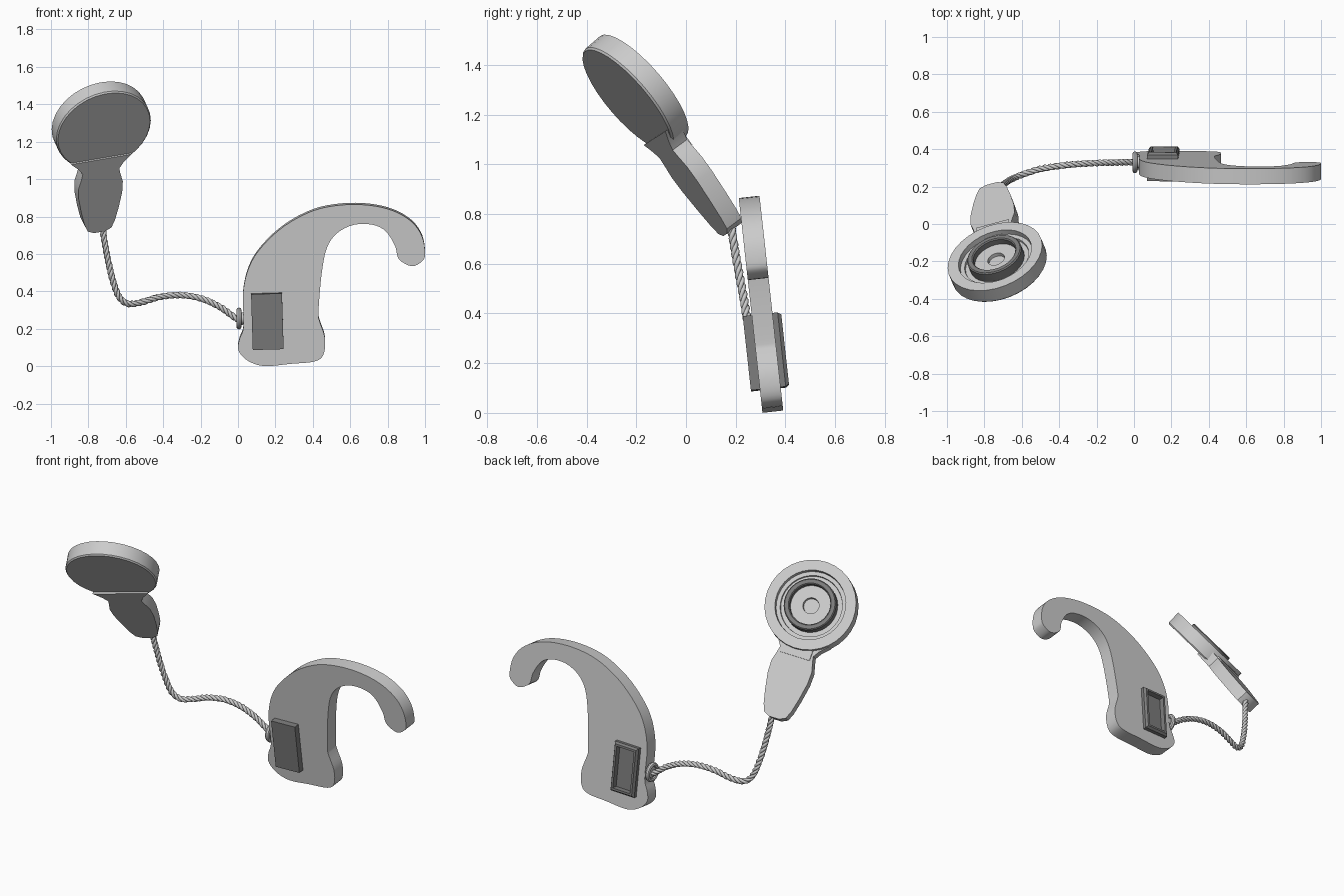
import bpy, bmesh, math
from mathutils import Vector, Matrix

if "Cube" in bpy.data.objects:
    bpy.data.objects.remove(bpy.data.objects["Cube"])

dark = bpy.data.materials.new("dark_grey")
dark.diffuse_color = (0.2, 0.2, 0.2, 1)
dark.use_nodes = True
dark.node_tree.nodes["Principled BSDF"].inputs["Base Color"].default_value = dark.diffuse_color


def smooth_path(pts, n, closed):
    """Catmull-Rom samples through the points."""
    p = [Vector(q) for q in pts]
    c = len(p)
    get = (lambda i: p[i % c]) if closed else (lambda i: p[max(0, min(c - 1, i))])
    out = []
    for i in range(c if closed else c - 1):
        a, b, d, e = get(i - 1), get(i), get(i + 1), get(i + 2)
        for k in range(n):
            t = k / n
            out.append(0.5 * (2 * b + (d - a) * t + (2 * a - 5 * b + 4 * d - e) * t * t
                              + (3 * b - a - 3 * d + e) * t ** 3))
    if not closed:
        out.append(p[-1])
    return out


def finish(bm, name, matrix, mat=None, angle=30):
    bmesh.ops.recalc_face_normals(bm, faces=bm.faces)
    me = bpy.data.meshes.new(name)
    bm.to_mesh(me)
    bm.free()
    ob = bpy.data.objects.new(name, me)
    bpy.context.collection.objects.link(ob)
    ob.matrix_world = matrix
    if mat:
        me.materials.append(mat)
    bpy.ops.object.select_all(action='DESELECT')
    ob.select_set(True)
    bpy.context.view_layer.objects.active = ob
    bpy.ops.object.shade_smooth_by_angle(angle=math.radians(angle))
    return ob


def prism(name, outline, y0, y1, matrix, mat=None):
    """Outline in local x/z, extruded along local y."""
    bm = bmesh.new()
    f = bm.faces.new([bm.verts.new((q[0], y0, q[1])) for q in outline])
    r = bmesh.ops.extrude_face_region(bm, geom=[f])
    vs = [g for g in r["geom"] if isinstance(g, bmesh.types.BMVert)]
    bmesh.ops.translate(bm, verts=vs, vec=(0, y1 - y0, 0))
    return finish(bm, name, matrix, mat)


def lathe(name, profile, matrix, segs=32, mat=None, closed=False):
    """Profile of (radius, height) turned around local y."""
    bm = bmesh.new()
    vs = [bm.verts.new((r, h, 0)) for r, h in profile]
    n = len(vs)
    es = [bm.edges.new((vs[i], vs[(i + 1) % n])) for i in range(n if closed else n - 1)]
    bmesh.ops.spin(bm, geom=vs + es, axis=(0, 1, 0), cent=(0, 0, 0),
                   angle=2 * math.pi, steps=segs)
    bmesh.ops.remove_doubles(bm, verts=bm.verts, dist=1e-5)
    return finish(bm, name, matrix, mat)


def frame(origin, n, down):
    """Local y along n, local -z along down."""
    v = Vector(down).normalized()
    n = Vector(n)
    n = (n - n.dot(v) * v).normalized()
    u = -n.cross(v)
    m = Matrix((u, n, -v)).transposed().to_4x4()
    m.translation = origin
    return m


# Hooked body plate, leaning slightly forward
hook = [(0.14, 0.005), (0.05, 0.035), (0.002, 0.09), (0.008, 0.15), (0.03, 0.22), (0.027, 0.4),
        (0.06, 0.54), (0.13, 0.65), (0.25, 0.76), (0.4, 0.84), (0.55, 0.871), (0.7, 0.87),
        (0.83, 0.84), (0.93, 0.78), (0.985, 0.7), (1.0, 0.61), (0.985, 0.57), (0.93, 0.542),
        (0.86, 0.58), (0.84, 0.65), (0.79, 0.73), (0.72, 0.765), (0.62, 0.765),
        (0.53, 0.72), (0.475, 0.64), (0.447, 0.5), (0.43, 0.3), (0.435, 0.25), (0.464, 0.16),
        (0.458, 0.07), (0.41, 0.03), (0.28, 0.017)]
lean = Matrix.Rotation(0.11, 4, 'X')
prism("hook_body", smooth_path([(x, z, 0) for x, z in hook], 4, True), -0.042, 0.042,
      Matrix.Translation((0, 0.35, 0)) @ lean)

# Dark module through the body: chamfered and recessed on the back
bm = bmesh.new()
bmesh.ops.create_cube(bm, size=1)
bmesh.ops.scale(bm, vec=(0.165, 0.155, 0.3), verts=bm.verts)
back = max(bm.faces, key=lambda f: f.calc_center_median().y)
for thick, depth in ((0.014, 0.014), (0.018, 0), (0.004, -0.03)):
    if depth > 0:
        bmesh.ops.translate(bm, verts=back.verts, vec=(0, -depth, 0))
    back.normal_update()
    bmesh.ops.inset_region(bm, faces=[back], thickness=thick, depth=depth)
finish(bm, "module", Matrix.Translation((0.157, 0.322, 0.246)) @ lean
       @ Matrix.Rotation(-0.03, 4, 'Y'), dark, 20)

# Cable socket ring at the edge of the body
ring = [(0.045 + 0.014 * math.cos(i * math.pi / 4), 0.014 * math.sin(i * math.pi / 4))
        for i in range(8)]
lathe("cable_socket", ring, Matrix.Translation((0.005, 0.33, 0.255)) @ lean
      @ Matrix.Rotation(math.pi / 2, 4, 'Z'), 24, closed=True)
lathe("socket_plug", [(0, -0.03), (0.032, -0.03), (0.032, 0.012), (0, 0.012)],
      Matrix.Translation((0.012, 0.33, 0.255)) @ Matrix.Rotation(math.pi / 2, 4, 'Z'), 16)

# Round headpiece: flat front, stepped rings on the back
n = Vector((-0.3, 0.71, 0.637)).normalized()
face = Vector((-0.7165, -0.238, 1.259))
disc = frame(face, n, (-0.016, 0.65, -0.76))
lathe("head_disc", [(0, 0), (0.258, 0), (0.265, 0.008), (0.265, 0.09), (0.205, 0.09),
                    (0.203, 0.06), (0.18, 0.06), (0.178, 0.048), (0.13, 0.048),
                    (0.12, 0.07), (0.047, 0.07), (0.045, 0.05), (0, 0.05)], disc)
lathe("head_ring", [(0.152, 0.045), (0.152, 0.102), (0.146, 0.108), (0.124, 0.108),
                    (0.118, 0.102), (0.118, 0.045)], disc, mat=dark, closed=True)

# Paddle below the disc, in nearly the same plane
tip = Vector((-0.73, 0.155, 0.722))
half = [(0.17, -0.19), (0.125, -0.235), (0.102, -0.27), (0.108, -0.3), (0.124, -0.36),
        (0.122, -0.43), (0.104, -0.53), (0.085, -0.61), (0.066, -0.655), (0.03, -0.672)]
paddle = frame(face, n, tip - face)
prism("paddle", [(x - 0.01, z) for x, z in half] +
      [(-x - 0.01, z) for x, z in reversed(half)], 0.002, 0.078, paddle)
prism("paddle_neck", [(-0.1, -0.2), (0.08, -0.2), (0.08, -0.3), (-0.1, -0.3)],
      0.01, 0.086, paddle)

# Twisted cable made of three strands
path = smooth_path([(0.03, 0.33, 0.235), (-0.02, 0.33, 0.262), (-0.1, 0.328, 0.318),
                    (-0.2, 0.326, 0.362), (-0.31, 0.32, 0.38), (-0.42, 0.308, 0.37),
                    (-0.51, 0.292, 0.343), (-0.585, 0.268, 0.333), (-0.635, 0.248, 0.37),
                    (-0.67, 0.232, 0.46), (-0.698, 0.21, 0.58), (-0.72, 0.188, 0.71),
                    (-0.728, 0.175, 0.79)], 16, False)
cu = bpy.data.curves.new("cable", 'CURVE')
cu.dimensions = '3D'
cu.bevel_depth = 0.0095
cu.bevel_resolution = 1
cu.use_fill_caps = True
for s in range(3):
    sp = cu.splines.new('POLY')
    sp.points.add(len(path) - 1)
    dist = 0
    for i, p in enumerate(path):
        if i:
            dist += (p - path[i - 1]).length
        t = (path[min(i + 1, len(path) - 1)] - path[max(i - 1, 0)]).normalized()
        a = t.cross(Vector((0, 1, 0))).normalized()
        b = t.cross(a)
        w = 2 * math.pi * (dist / 0.09 + s / 3)
        q = p + 0.009 * (math.cos(w) * a + math.sin(w) * b)
        sp.points[i].co = (*q, 1)
bpy.context.collection.objects.link(bpy.data.objects.new("cable", cu))
